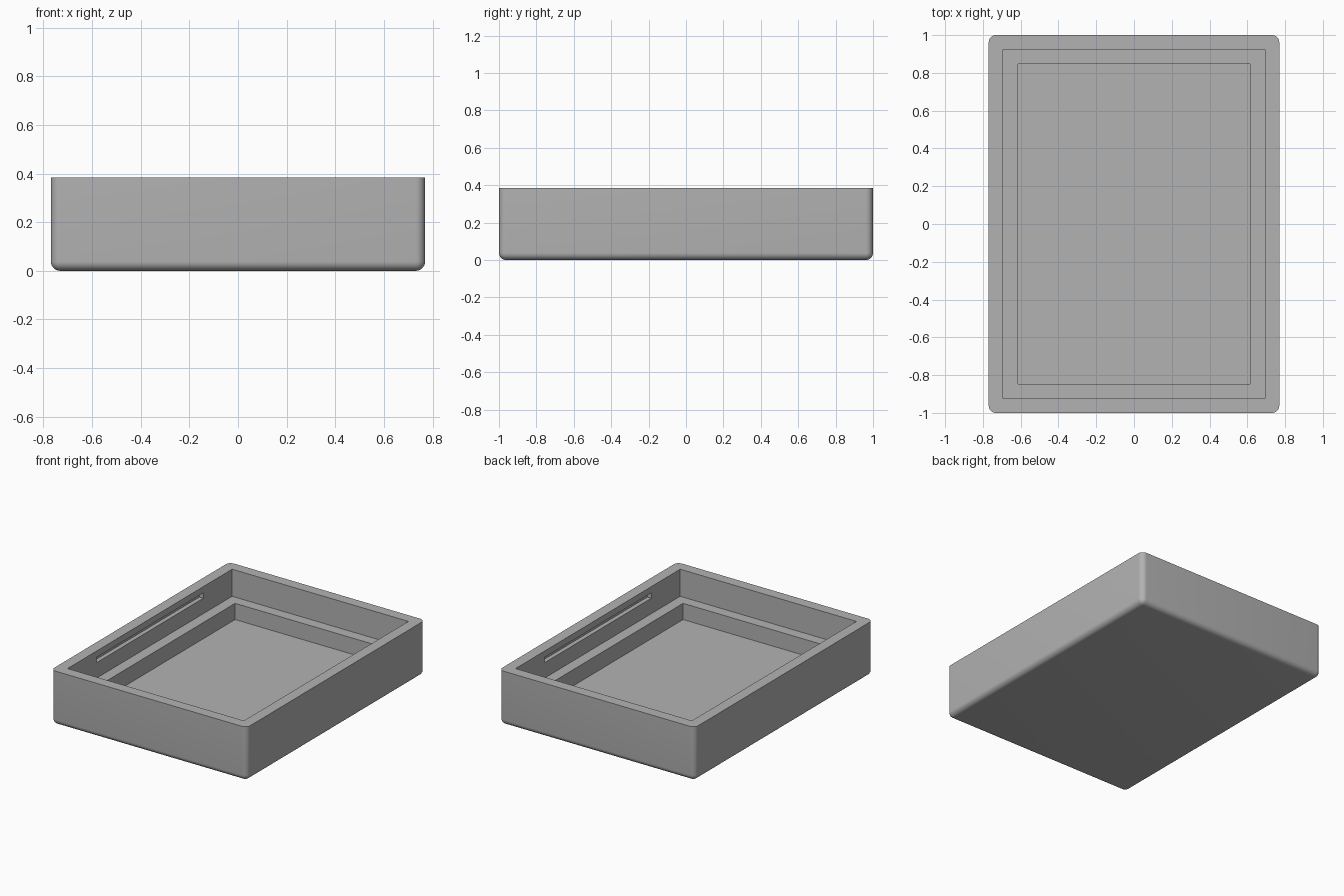
import bpy
import bmesh

cube = bpy.data.objects.get("Cube")
if cube:
    bpy.data.objects.remove(cube, do_unlink=True)

# Wall thickness sets every other proportion
T = 1 / 13
HALF_X, HALF_Y, HEIGHT = 10 * T, 13 * T, 5 * T

grey = bpy.data.materials.new("plain grey")
grey.use_nodes = True
colour = (0.45, 0.45, 0.45, 1)
grey.diffuse_color = colour
grey.node_tree.nodes["Principled BSDF"].inputs["Base Color"].default_value = colour


def box(name, x, y, z, rounding=0):
    """Box from (min, max) ranges; rounding softens all edges but the top rim."""
    bm = bmesh.new()
    bmesh.ops.create_cube(bm, size=1)
    for v in bm.verts:
        v.co = [r[0] if c < 0 else r[1] for c, r in zip(v.co, (x, y, z))]
    if rounding:
        edges = [e for e in bm.edges if any(v.co.z < z[1] - 0.001 for v in e.verts)]
        bmesh.ops.bevel(bm, geom=edges, offset=rounding, segments=8,
                        profile=0.5, affect='EDGES', clamp_overlap=True)
    mesh = bpy.data.meshes.new(name)
    bm.to_mesh(mesh)
    bm.free()
    mesh.materials.append(grey)
    obj = bpy.data.objects.new(name, mesh)
    bpy.context.collection.objects.link(obj)
    return obj


def centred(half):
    return (-half, half)


# Outer shell, rounded below and at the upright corners
tray = box("tray", centred(HALF_X), centred(HALF_Y), (0, HEIGHT), T / 2)

# Upper opening, deeper well that leaves a ledge, and a slot in each long wall
cutters = [
    box("opening_cutter", centred(HALF_X - T), centred(HALF_Y - T), (2.5 * T, HEIGHT + T)),
    box("well_cutter", centred(HALF_X - 2 * T), centred(HALF_Y - 2 * T), (T, 3 * T)),
]
wall = HALF_X - T
for side, x in (("left", (wall - T, wall + 0.4 * T)), ("right", (-wall - 0.4 * T, T - wall))):
    cutters.append(box(side + "_slot_cutter", x, centred(0.6), (0.302, 0.34)))

bpy.ops.object.select_all(action='DESELECT')
tray.select_set(True)
bpy.context.view_layer.objects.active = tray
for cutter in cutters:
    cutter.hide_render = True
    cut = tray.modifiers.new(cutter.name, 'BOOLEAN')
    cut.operation = 'DIFFERENCE'
    cut.solver = 'EXACT'
    cut.object = cutter
    bpy.ops.object.modifier_apply(modifier=cut.name)
    bpy.data.objects.remove(cutter, do_unlink=True)

bpy.ops.object.shade_smooth_by_angle(angle=0.52)
